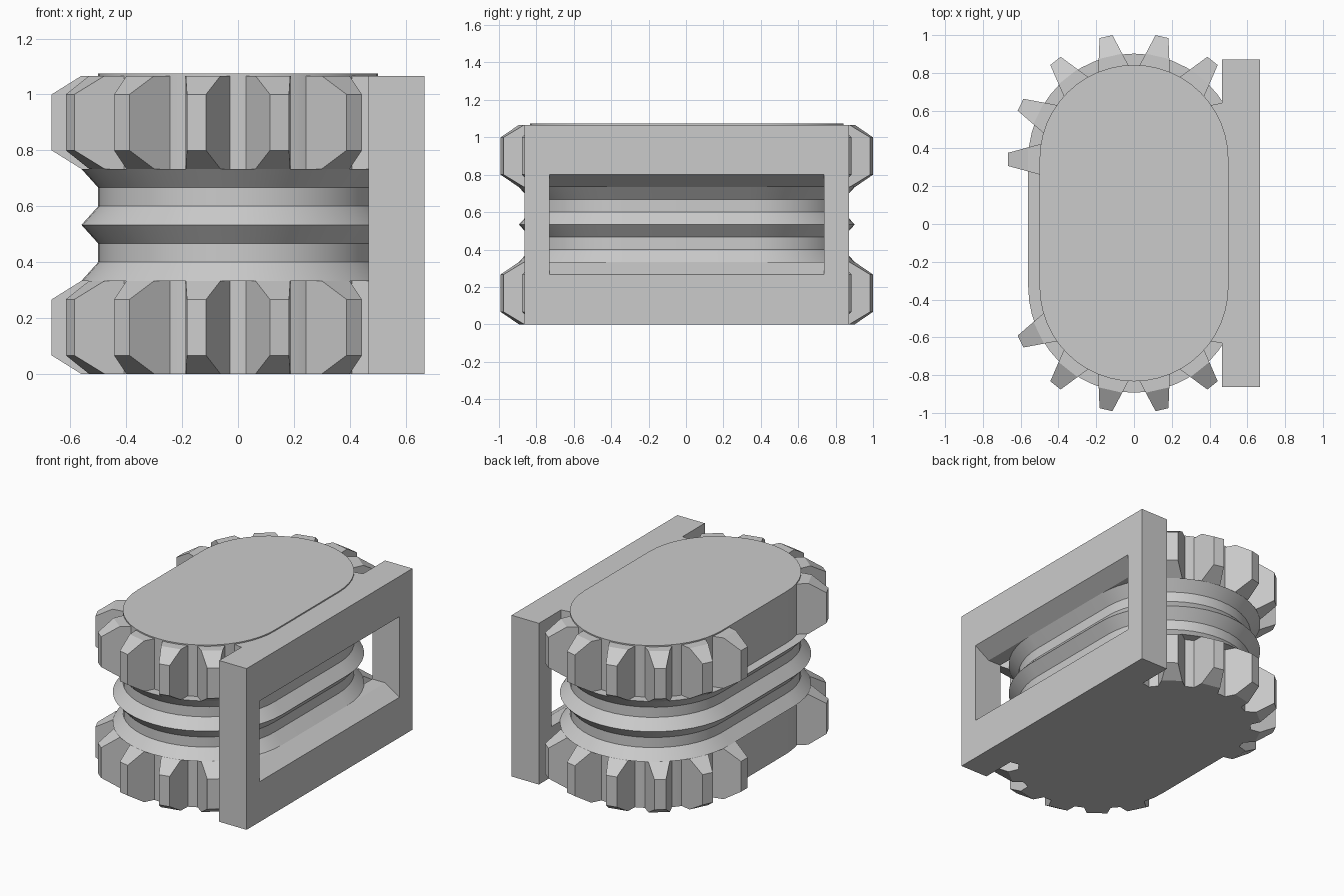
import bpy, bmesh
from math import cos, sin, pi, radians
from mathutils import Matrix, Vector

old = bpy.data.objects.get("Cube")
if old:
    bpy.data.objects.remove(old)

U = 1 / 15                # module used for all heights and radii
HALF, SHIFT = 0.3375, 0.0045   # half length of the straight run, centring offset
ROOT, RIM, TIP = 7.5 * U, 8.4 * U, 10 * U
HEIGHT = 16 * U

grey = bpy.data.materials.new("plain_grey")
grey.use_nodes = True
colour = (0.6, 0.6, 0.6, 1)
grey.diffuse_color = colour
grey.node_tree.nodes["Principled BSDF"].inputs["Base Color"].default_value = colour


def finish(name, bm, smooth=False):
    bmesh.ops.recalc_face_normals(bm, faces=bm.faces)
    mesh = bpy.data.meshes.new(name)
    bm.to_mesh(mesh)
    bm.free()
    mesh.materials.append(grey)
    obj = bpy.data.objects.new(name, mesh)
    bpy.context.collection.objects.link(obj)
    if smooth:
        bpy.ops.object.select_all(action='DESELECT')
        obj.select_set(True)
        bpy.context.view_layer.objects.active = obj
        bpy.ops.object.shade_smooth_by_angle(angle=radians(25))
    return obj


def loft(bm, rings):
    """Skin equal-length closed rings and cap both ends."""
    rows = [[bm.verts.new(p) for p in ring] for ring in rings]
    n = len(rows[0])
    for a, b in zip(rows, rows[1:]):
        for i in range(n):
            j = (i + 1) % n
            bm.faces.new((a[i], a[j], b[j], b[i]))
    bm.faces.new(rows[0])
    bm.faces.new(rows[-1])


def stadium(r, z, steps=24):
    ring = []
    for side in (1, -1):
        for i in range(steps + 1):
            a = pi * i / steps
            ring.append((side * r * cos(a), side * (HALF + r * sin(a)) + SHIFT, z))
    return ring


# Oblong core: toothed-wheel walls, flared flanges and the central ridge
lower = [(ROOT, 0), (ROOT, 5), (RIM, 5), (ROOT, 6), (ROOT, 7)]
profile = lower + [(RIM, 8)] + [(r, 16 - z) for r, z in reversed(lower)]
bm = bmesh.new()
loft(bm, [stadium(r, z * U) for r, z in profile])
finish("oblong_core", bm, smooth=True)

# Thin lid on top
bm = bmesh.new()
loft(bm, [stadium(ROOT, HEIGHT - 0.01), stadium(ROOT, HEIGHT + 0.008)])
finish("top_lid", bm, smooth=True)


# Chamfered teeth around both rounded ends
def add_tooth(bm, angle, end_y, base_z):
    outline = [(ROOT - 0.02, 0), (RIM, 0), (TIP, 1), (TIP, 4), (RIM, 5), (ROOT - 0.02, 5)]
    turn = Matrix.Translation((0, end_y + SHIFT, base_z)) @ Matrix.Rotation(angle, 4, 'Z')

    def side(s):
        ring = []
        for r, z in outline:
            width = 0.035 + 0.045 * (TIP - r) / (TIP - ROOT)
            ring.append(turn @ Vector((r, s * width, z * U)))
        return ring
    loft(bm, [side(-1), side(1)])


for name, base_z in (("lower_teeth", 0), ("upper_teeth", 11 * U)):
    bm = bmesh.new()
    for i in range(15):
        add_tooth(bm, 2 * pi * i / 14 if i < 14 else 0, HALF if i < 8 else -HALF, base_z) if i < 14 else None
    finish(name, bm)


# Side frame with a window whose sill and lintel slope inward
def prism(name, outline, y0, y1):
    bm = bmesh.new()
    loft(bm, [[(x, y, z) for x, z in outline] for y in (y0, y1)])
    return finish(name, bm)


inner = 7 * U
frame = prism("side_frame", [(inner, 0), (TIP, 0), (TIP, HEIGHT), (inner, HEIGHT)],
              SHIFT - 0.867, SHIFT + 0.867)
slope = U / (TIP - RIM)
sill = [(0.3, 5 * U), (RIM, 5 * U), (TIP + 0.05, 4 * U - 0.05 * slope)]
lintel = [(x, HEIGHT - z) for x, z in reversed(sill)]
cutter = prism("window_cutter", sill + lintel, SHIFT - 0.733, SHIFT + 0.733)
cutter.hide_render = True
cut = frame.modifiers.new("window", 'BOOLEAN')
cut.operation, cut.solver, cut.object = 'DIFFERENCE', 'EXACT', cutter
bpy.context.view_layer.objects.active = frame
bpy.ops.object.modifier_apply(modifier=cut.name)
bpy.data.objects.remove(cutter)
